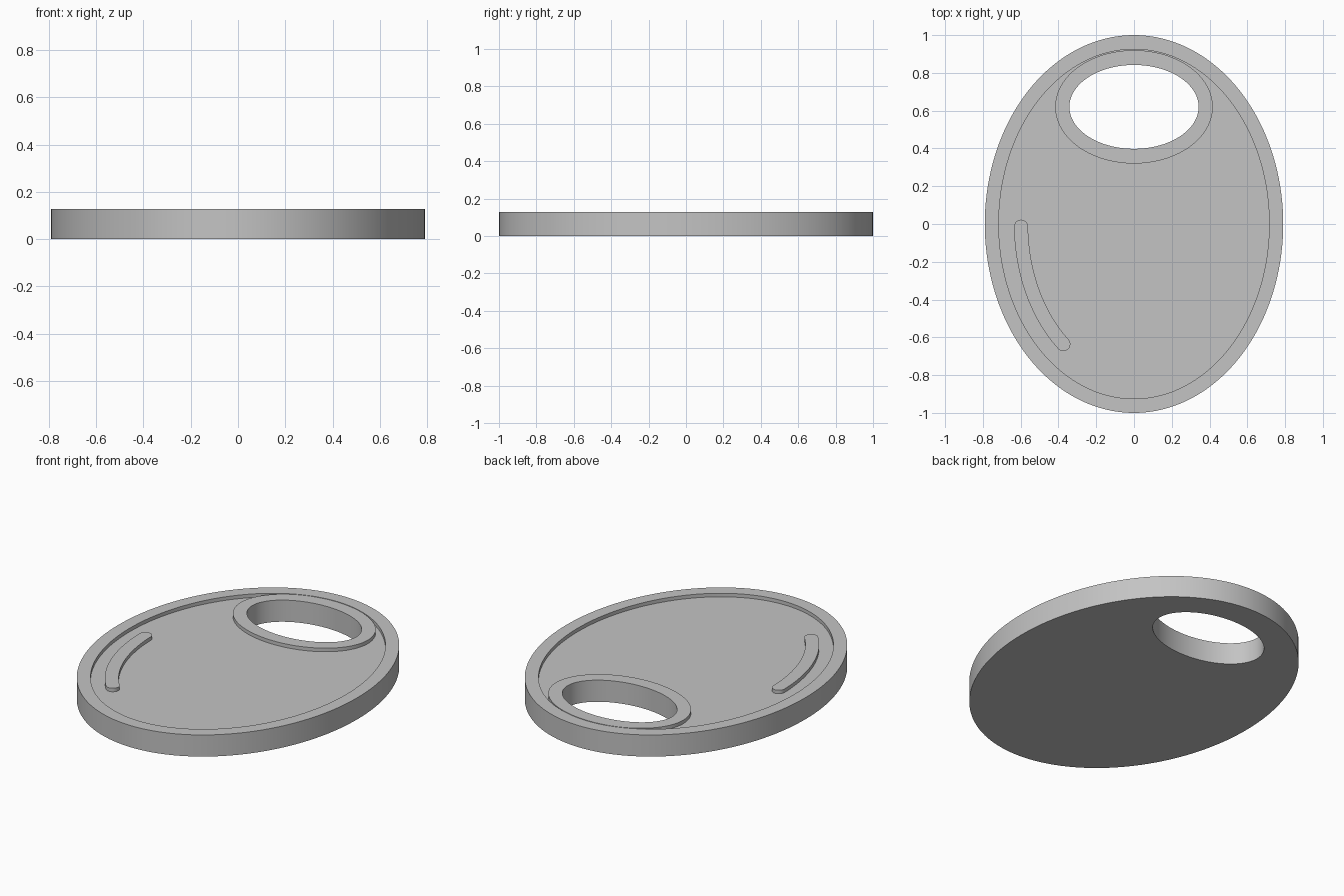
import bpy
import bmesh
from math import sin, cos, pi, radians
from mathutils import Vector

if "Cube" in bpy.data.objects:
    bpy.data.objects.remove(bpy.data.objects["Cube"], do_unlink=True)

HEIGHT = 0.128   # full thickness at the rim
FLOOR = 0.107    # level of the recessed face
SIDES = 160

grey = bpy.data.materials.new("plain grey")
grey.use_nodes = True
grey.diffuse_color = (0.55, 0.55, 0.55, 1)
grey.node_tree.nodes["Principled BSDF"].inputs["Base Color"].default_value = grey.diffuse_color


def ellipse(rx, ry, cy=0.0):
    return [Vector((rx * cos(2 * pi * i / SIDES), cy + ry * sin(2 * pi * i / SIDES)))
            for i in range(SIDES)]


def prism(name, outline, z0, z1):
    """Extrude a closed flat outline between two heights."""
    bm = bmesh.new()
    base = bm.faces.new([bm.verts.new((p.x, p.y, z0)) for p in outline])
    top = bmesh.ops.extrude_face_region(bm, geom=[base])["geom"]
    for v in top:
        if isinstance(v, bmesh.types.BMVert):
            v.co.z = z1
    bmesh.ops.recalc_face_normals(bm, faces=bm.faces)
    mesh = bpy.data.meshes.new(name)
    bm.to_mesh(mesh)
    bm.free()
    mesh.materials.append(grey)
    obj = bpy.data.objects.new(name, mesh)
    bpy.context.collection.objects.link(obj)
    return obj


def cut(target, cutter):
    """Subtract the cutter from the target and discard it."""
    cutter.hide_render = True
    mod = target.modifiers.new("cut", 'BOOLEAN')
    mod.operation = 'DIFFERENCE'
    mod.solver = 'EXACT'
    mod.object = cutter
    bpy.context.view_layer.objects.active = target
    bpy.ops.object.modifier_apply(modifier=mod.name)
    bpy.data.objects.remove(cutter, do_unlink=True)


def curved_slot(rx, ry, a0, a1, half, steps=40, cap=12):
    """Round-ended band of constant width along an elliptical arc."""
    left, right, ends = [], [], []
    for i in range(steps + 1):
        a = a0 + (a1 - a0) * i / steps
        p = Vector((rx * cos(a), ry * sin(a)))
        n = Vector((cos(a) / rx, sin(a) / ry)).normalized()
        left.append(p + n * half)
        right.append(p - n * half)
        ends.append((p, n, Vector((-n.y, n.x))))

    def round_end(p, n, t):
        return [p + (n * cos(pi * k / cap) + t * sin(pi * k / cap)) * half
                for k in range(1, cap)]

    p0, n0, t0 = ends[0]
    p1, n1, t1 = ends[-1]
    return left + round_end(p1, n1, t1) + right[::-1] + round_end(p0, -n0, -t0)


# Oval plate
plate = prism("oval_plate", ellipse(0.79, 1.0), 0, HEIGHT)

# Recess that leaves the rim, the collar round the hole and the curved bar standing
recess = prism("recess_cutter", ellipse(0.716, 0.925), FLOOR, HEIGHT + 0.1)
cut(recess, prism("collar_keep", ellipse(0.417, 0.30, 0.62), 0, HEIGHT + 0.2))
bar = curved_slot(0.598, 0.815, radians(181), radians(231.3), 0.037)
cut(recess, prism("bar_keep", bar, 0, HEIGHT + 0.2))
cut(plate, recess)

# Hand hole right through the plate
cut(plate, prism("hole_cutter", ellipse(0.342, 0.222, 0.62), -0.1, HEIGHT + 0.1))

# Smooth walls, sharp edges
bpy.ops.object.select_all(action='DESELECT')
plate.select_set(True)
bpy.context.view_layer.objects.active = plate
bpy.ops.object.shade_smooth_by_angle(angle=radians(30))
